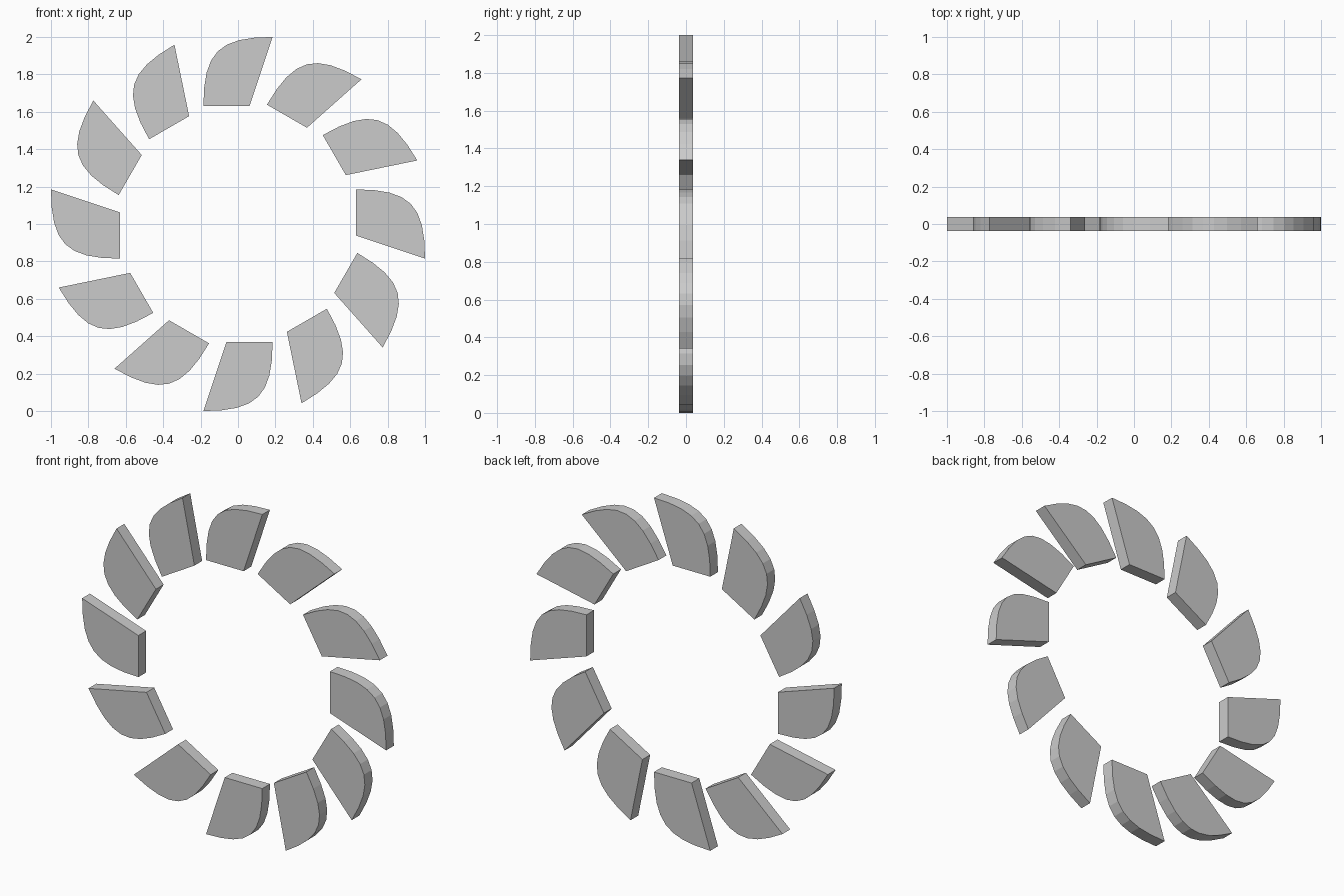
import bpy, bmesh, math
from mathutils import Matrix, Vector

if "Cube" in bpy.data.objects:
    bpy.data.objects.remove(bpy.data.objects["Cube"])

COUNT, HALF, DEPTH, HUB = 12, 0.185, 0.0725, 0.63
SEGS = 8


def blade_profile():
    # straight inner edge, slanted trailing edge, rounded leading edge
    r = 2 * HALF
    k = 0.78
    c = [Vector(p) for p in ((-HALF, HUB), (-HALF, HUB + k * r),
                             (HALF - k * r, HUB + r), (HALF, HUB + r))]
    pts = [Vector((0.062, HUB))]
    for i in range(SEGS + 1):
        t = i / SEGS
        s = 1 - t
        pts.append(c[0] * s**3 + c[1] * 3 * s * s * t + c[2] * 3 * s * t * t + c[3] * t**3)
    return pts


def blade_mesh():
    bm = bmesh.new()
    face = bm.faces.new([bm.verts.new((p.x, -DEPTH / 2, p.y)) for p in blade_profile()])
    ext = bmesh.ops.extrude_face_region(bm, geom=[face])
    moved = [v for v in ext["geom"] if isinstance(v, bmesh.types.BMVert)]
    bmesh.ops.translate(bm, verts=moved, vec=(0, DEPTH, 0))
    bmesh.ops.recalc_face_normals(bm, faces=bm.faces)
    mesh = bpy.data.meshes.new("blade")
    bm.to_mesh(mesh)
    bm.free()
    return mesh


# ring of identical blades around the centre
mesh = blade_mesh()
for i in range(COUNT):
    blade = bpy.data.objects.new(f"blade_{i + 1:02d}", mesh)
    blade.matrix_world = Matrix.Translation((0, 0, 1)) @ Matrix.Rotation(i * math.tau / COUNT, 4, 'Y')
    bpy.context.collection.objects.link(blade)
